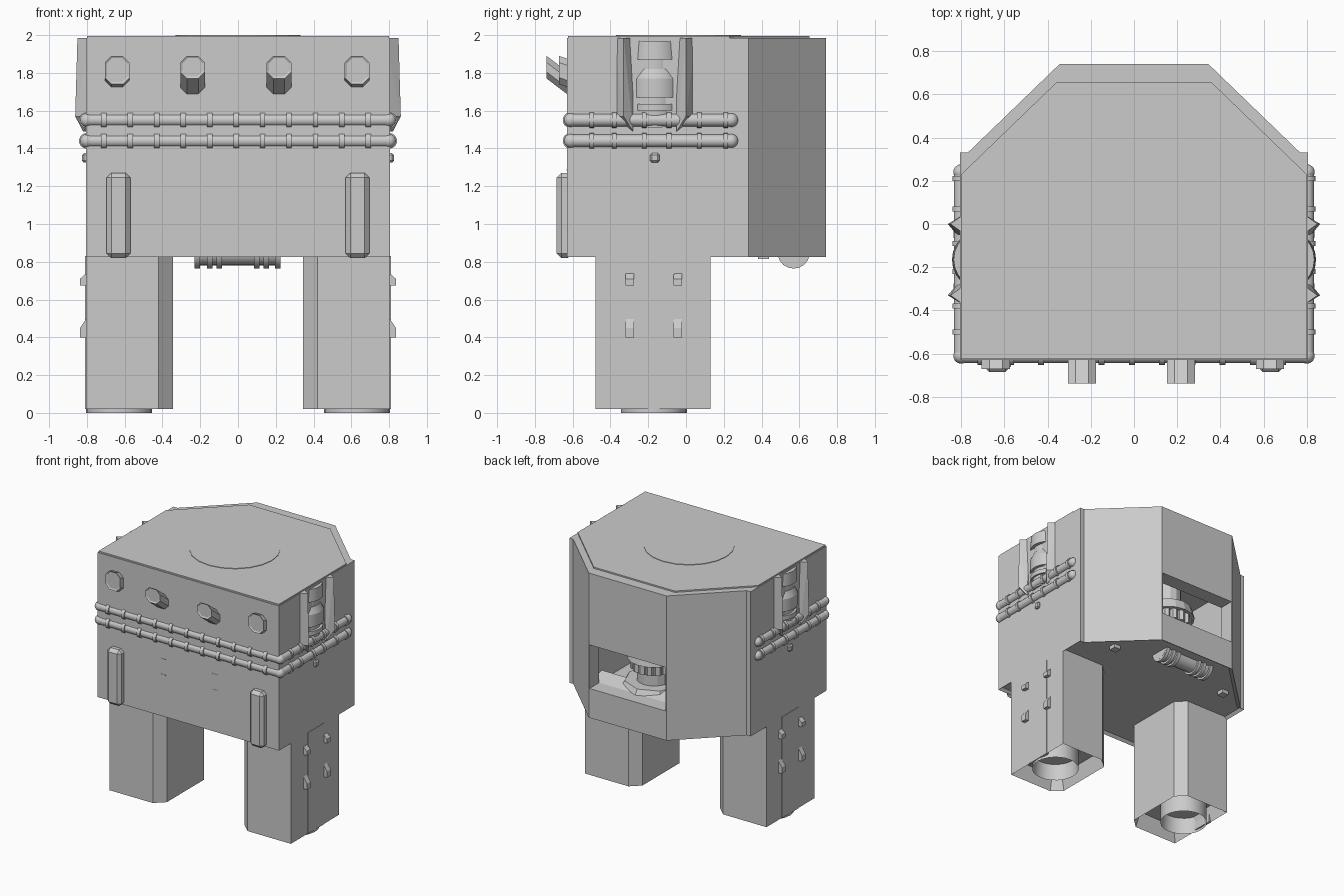
import bpy, bmesh, math
from mathutils import Vector, Matrix

if "Cube" in bpy.data.objects:
    bpy.data.objects.remove(bpy.data.objects["Cube"])

def finish(name, bm, smooth=False):
    bmesh.ops.recalc_face_normals(bm, faces=bm.faces)
    me = bpy.data.meshes.new(name)
    bm.to_mesh(me)
    bm.free()
    ob = bpy.data.objects.new(name, me)
    bpy.context.collection.objects.link(ob)
    if smooth:
        bpy.ops.object.select_all(action='DESELECT')
        ob.select_set(True)
        bpy.context.view_layer.objects.active = ob
        bpy.ops.object.shade_smooth_by_angle(angle=math.radians(35))
    return ob

def add_loft(bm, low, high):
    """Solid between two matching loops; returns the high cap."""
    a = [bm.verts.new(p) for p in low]
    b = [bm.verts.new(p) for p in high]
    n = len(a)
    for i in range(n):
        j = (i + 1) % n
        bm.faces.new((a[i], a[j], b[j], b[i]))
    bm.faces.new(a[::-1])
    return bm.faces.new(b)

def recess(bm, face, inset, offset):
    bm.normal_update()
    bmesh.ops.recalc_face_normals(bm, faces=bm.faces)
    bmesh.ops.inset_region(bm, faces=[face], thickness=inset)
    bmesh.ops.translate(bm, verts=face.verts, vec=offset)

def add_box(bm, x0, x1, y0, y1, z0, z1):
    add_loft(bm, [(x0, y0, z0), (x1, y0, z0), (x1, y1, z0), (x0, y1, z0)],
             [(x0, y0, z1), (x1, y0, z1), (x1, y1, z1), (x0, y1, z1)])

def box(name, *b, bevel=0):
    bm = bmesh.new()
    add_box(bm, *b)
    if bevel:
        bmesh.ops.bevel(bm, geom=bm.edges[:], offset=bevel, segments=1, affect='EDGES')
    return finish(name, bm)

def add_cyl(bm, p, q, r0, r1=None, n=16):
    p, q = Vector(p), Vector(q)
    m = Matrix.Translation((p + q) / 2) @ (q - p).to_track_quat('Z', 'Y').to_matrix().to_4x4()
    bmesh.ops.create_cone(bm, cap_ends=True, segments=n, radius1=r0,
                          radius2=r0 if r1 is None else r1, depth=(q - p).length, matrix=m)

def hull(name, pts):
    bm = bmesh.new()
    for p in pts:
        bm.verts.new(p)
    bmesh.ops.convex_hull(bm, input=bm.verts[:])
    return finish(name, bm)

# Main body: faceted block with a shallow recess underneath
half = [(.805, -.63), (.805, .33), (.77, .33), (.345, .74)]
outline = half + [(-x, y) for x, y in half[::-1]]
bm = bmesh.new()
face = add_loft(bm, [(x, y, 1.985) for x, y in outline], [(x, y, .825) for x, y in outline])
recess(bm, face, .03, (0, 0, .02))
body = finish("body", bm)

# Rear window and the chamber behind it
bm = bmesh.new()
add_box(bm, -.338, .338, .55, .8, 1.06, 1.41)
window = finish("window_cutter", bm)
room = box("chamber_cutter", -.42, .42, .05, .62, 1.0, 1.6)
for cut in (room, window):
    mod = body.modifiers.new(cut.name, 'BOOLEAN')
    mod.operation = 'DIFFERENCE'
    mod.object = cut
    mod.solver = 'EXACT'
    cut.hide_render = True
    cut.hide_set(True)

# Top plate and flush round hatch
half = [(.8, -.625), (.8, .23), (.36, .655)]
plate = half + [(-x, y) for x, y in half[::-1]]
bm = bmesh.new()
add_loft(bm, [(x, y, 1.98) for x, y in plate], [(x, y, 1.996) for x, y in plate])
finish("top_plate", bm)
bm = bmesh.new()
add_cyl(bm, (0, -.04, 1.99), (0, -.04, 2.0), .33, n=20)
finish("top_hatch", bm)

# Engine inside the window
bm = bmesh.new()
add_cyl(bm, (0, .4, 1.0), (0, .4, 1.1), .28, .22, 8)
add_cyl(bm, (0, .4, 1.1), (0, .4, 1.28), .13, n=16)
add_cyl(bm, (0, .4, 1.28), (0, .4, 1.36), .2, .18, 16)
add_cyl(bm, (0, .4, 1.36), (0, .4, 1.6), .1, n=12)
for i in range(16):
    a = math.tau * i / 16
    d = Vector((math.cos(a), math.sin(a), 0))
    c = Vector((0, .4, 1.2)) + d * .15
    add_cyl(bm, c, c + Vector((0, 0, .14)), .03, n=6)
finish("engine_core", bm)
hull("engine_sill", [(x, y, z) for x in (-.4, .4)
                     for y, z in ((.5, 1.0), (.5, 1.1), (.62, 1.0), (.62, 1.06))])

# Double pipes wrapping the front and both sides
cx, cy = .8, -.61
front_rings = [-.71 + .14 * i for i in range(11)]
for k, z in enumerate((1.55, 1.44)):
    bm = bmesh.new()
    path = [(cx, .24, z), (cx, cy, z), (-cx, cy, z), (-cx, .24, z)]
    for p, q in zip(path, path[1:]):
        add_cyl(bm, p, q, .034, n=14)
    for p in path:
        bmesh.ops.create_uvsphere(bm, u_segments=14, v_segments=8, radius=.037,
                                  matrix=Matrix.Translation(p))
    for x in front_rings:
        add_cyl(bm, (x - .014, cy, z), (x + .014, cy, z), .043, n=14)
    for s in (-1, 1):
        for y in (-.5, -.38, -.22, -.09, .07, .21):
            add_cyl(bm, (s * cx, y - .012, z), (s * cx, y + .012, z), .042, n=14)
    finish(("upper" if k == 0 else "lower") + "_pipe", bm, True)

# Upswept exhaust stubs on the front
def stub(name, x, w, z0, z1, y1, dz):
    c = .035
    h = (z1 - z0) / 2
    oct_ = [(w, -h + c), (w, h - c), (w - c, h), (c - w, h),
            (-w, h - c), (-w, c - h), (c - w, -h), (w - c, -h)]
    zc = (z0 + z1) / 2
    bm = bmesh.new()
    cap = add_loft(bm, [(x + a, -.6, zc + b) for a, b in oct_],
                   [(x + a, y1, zc + dz + b) for a, b in oct_])
    recess(bm, cap, .012, (0, .006, 0))
    finish(name, bm)

for x in (-.24, .217):
    stub("long_exhaust", x, .065, 1.665, 1.785, -.738, .105)
for x in (-.64, .63):
    stub("short_exhaust", x, .065, 1.715, 1.865, -.672, .025)

# Hairline slots on the front
for x in (-.225, .235):
    for z in (1.285, 1.16):
        box("front_slot", x - .025, x + .025, -.632, -.62, z - .003, z + .003)

# Underside pipe with collars
bm = bmesh.new()
add_cyl(bm, (-.23, .57, .85), (.225, .57, .85), .07, n=18)
for x in (-.215, -.15, -.1, .1, .15, .21):
    add_cyl(bm, (x - .014, .57, .85), (x + .014, .57, .85), .086, n=18)
finish("underside_pipe", bm, True)

for s in (-1, 1):
    # Bevelled front ribs
    xs = sorted((s * .57, s * .695))
    box("front_rib", *xs, -.685, -.6, .82, 1.27, bevel=.025)

    # Small underside tab and side knob
    xs = sorted((s * .5, s * .56))
    box("underside_tab", *xs, .38, .44, .815, .86)
    xs = sorted((s * .79, s * .825))
    box("side_knob", *xs, -.19, -.14, 1.325, 1.375, bevel=.01)

    # Wedge posts framing the side drum
    for yc, inner in ((-.33, .05), (0, -.05)):
        pts = [(s * .78, yc + d, z) for z in (1.57, 1.985) for d in (-.05, .05)]
        pts += [(s * .85, yc, 1.985), (s * .862, yc, 1.57), (s * .8, yc + inner, 1.49),
                (s * .82, yc + inner, 1.49)]
        hull("side_post", pts)

    # Segmented side drum
    bm = bmesh.new()
    prof = [(1.51, 1.6, .12, .125), (1.6, 1.635, .14, .14), (1.635, 1.67, .12, .12),
            (1.67, 1.77, .143, .143), (1.77, 1.82, .143, .12), (1.82, 1.87, .115, .115),
            (1.87, 1.97, .14, .135)]
    for z0, z1, r0, r1 in prof:
        add_cyl(bm, (s * .70, -.165, z0), (s * .70, -.165, z1), r0, r1, 24)
    finish("side_drum", bm, True)

    # Leg: inner corners chamfered, hollow at the bottom
    leg = [(.805, -.48), (.805, .13), (.42, .13), (.345, .06), (.345, -.41), (.42, -.48)]
    bm = bmesh.new()
    cap = add_loft(bm, [(s * x, y, .86) for x, y in leg], [(s * x, y, .02) for x, y in leg])
    recess(bm, cap, .04, (0, 0, .12))
    finish("leg", bm)

    # Socket ring in the foot
    bm = bmesh.new()
    ring = [(s * .63 + .175 * math.cos(math.tau * i / 24),
             -.17 + .175 * math.sin(math.tau * i / 24)) for i in range(24)]
    cap = add_loft(bm, [(x, y, .16) for x, y in ring], [(x, y, 0) for x, y in ring])
    recess(bm, cap, .012, (0, 0, .13))
    finish("foot_socket", bm, True)

    # Outer leg strip and its small tapered tabs
    xs = sorted((s * .79, s * .809))
    box("leg_strip", *xs, -.27, -.06, .02, .83)
    for y0, y1 in ((-.32, -.275), (-.065, -.02)):
        for z0, z1, z2 in ((.675, .71, .75), (.4, .45, .52)):
            hull("leg_tab", [(s * x, y, z) for y in (y0, y1)
                             for x, z in ((.79, z0), (.836, z0), (.836, z1), (.79, z2))])
